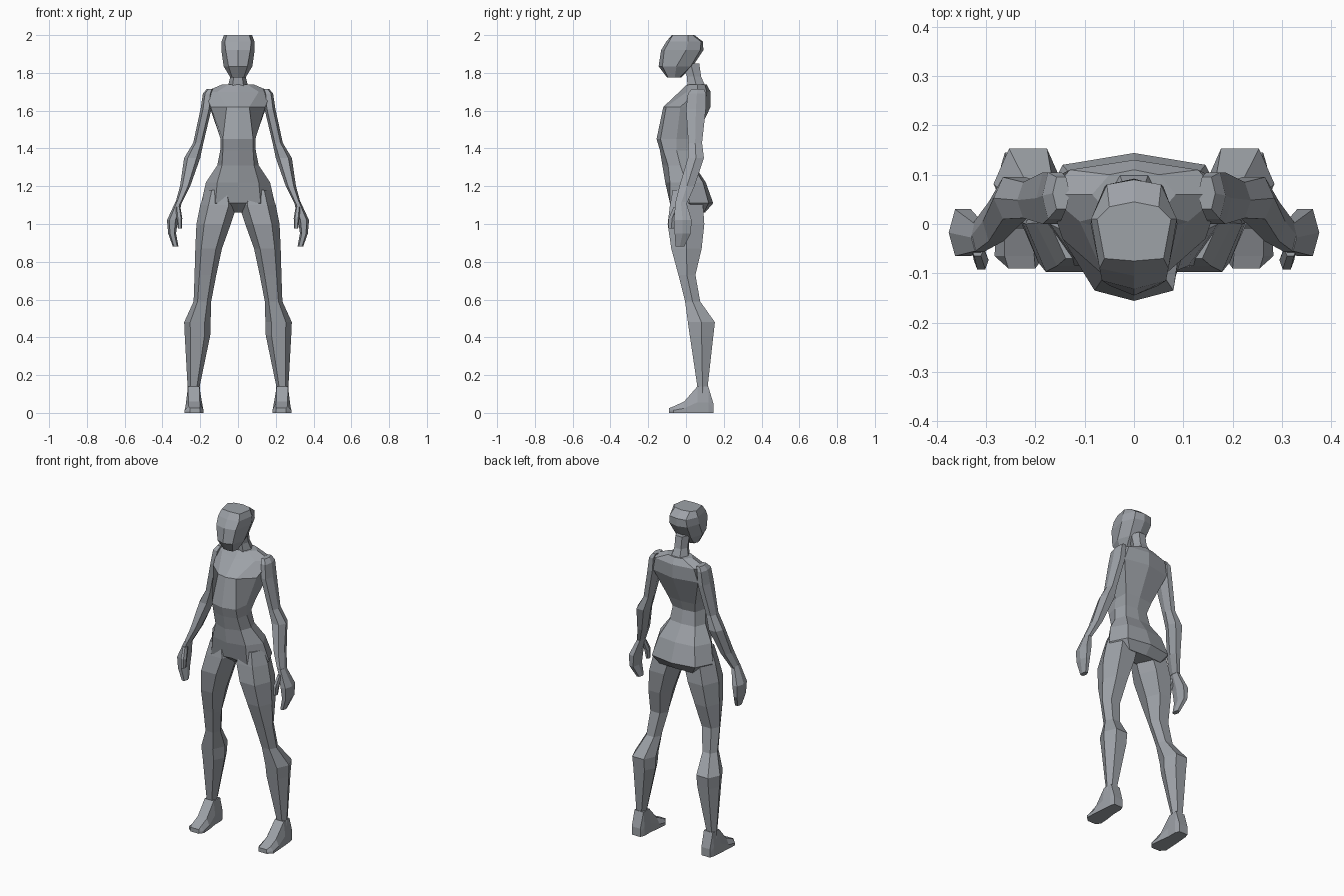
import bpy, bmesh

skin = bpy.data.materials.new("plain_grey")
skin.diffuse_color = (0.34, 0.36, 0.39, 1)


def loft(name, rings):
    """Skin a list of equal-length vertex rings and cap both ends."""
    bm = bmesh.new()
    vs = [[bm.verts.new(p) for p in ring] for ring in rings]
    n = len(vs[0])
    for a, b in zip(vs, vs[1:]):
        for i in range(n):
            j = (i + 1) % n
            bm.faces.new((a[i], a[j], b[j], b[i]))
    bm.faces.new(vs[0])
    bm.faces.new(vs[-1])
    bmesh.ops.recalc_face_normals(bm, faces=bm.faces)
    me = bpy.data.meshes.new(name)
    bm.to_mesh(me)
    bm.free()
    me.materials.append(skin)
    ob = bpy.data.objects.new(name, me)
    bpy.context.collection.objects.link(ob)
    return ob


def body_ring(z, yf, x1, y1, x2, y2, x3, y3, yb):
    """Symmetric ring: front middle, front corner, side, back corner, back middle."""
    half = [(x1, y1), (x2, y2), (x3, y3)]
    pts = [(0, yf)] + half + [(0, yb)] + [(-x, y) for x, y in reversed(half)]
    return [(x, y, z) for x, y in pts]


def hex_ring(z, x0, x1, y0, y1, s=1):
    """Six-sided ring with flat front and back, filling the given box."""
    cx, cy, rx, ry = (x0 + x1) / 2, (y0 + y1) / 2, (x1 - x0) / 2, (y1 - y0) / 2
    shape = [(1, 0), (.55, 1), (-.55, 1), (-1, 0), (-.55, -1), (.55, -1)]
    return [(s * (cx + rx * u), cy + ry * v, z) for u, v in shape]


def foot_ring(y, x0, x1, z, s):
    """Upright foot section, narrower on top."""
    m, w = (x0 + x1) / 2, (x1 - x0) / 2
    t = min(w, .03)
    return [(s * (m - w), y, 0), (s * (m + w), y, 0), (s * (m + w), y, z * .4),
            (s * (m + t), y, z), (s * (m - t), y, z), (s * (m - w), y, z * .4)]


# Head
loft("head", [body_ring(*r) for r in (
    (1.775, -.10, .03, -.095, .04, -.06, .03, -.035, -.025),
    (1.835, -.145, .05, -.125, .076, -.05, .05, .025, .035),
    (1.92, -.132, .065, -.115, .088, 0, .06, .075, .092),
    (1.965, -.105, .07, -.09, .087, .01, .055, .08, .09),
    (2.0, -.075, .06, -.07, .075, .01, .05, .035, .045))])

# Neck
loft("neck", [hex_ring(*r) for r in (
    (1.85, -.04, .04, -.02, .07),
    (1.78, -.04, .04, .005, .08),
    (1.69, -.065, .065, .01, .12))])

# Torso with chest, narrow waist and pelvis
loft("torso", [body_ring(*r) for r in (
    (1.738, .005, .05, .02, .085, .06, .05, .10, .11),
    (1.70, -.035, .11, .005, .175, .06, .13, .11, .13),
    (1.62, -.12, .06, -.105, .145, -.03, .15, .10, .13),
    (1.45, -.156, .08, -.135, .092, -.05, .09, .04, .05),
    (1.39, -.138, .08, -.12, .094, -.05, .075, .02, .03),
    (1.31, -.125, .085, -.095, .11, -.03, .085, .035, .045),
    (1.22, -.11, .11, -.085, .17, 0, .12, .09, .105),
    (1.11, -.065, .12, -.085, .195, .02, .145, .12, .144),
    (1.06, 0, .09, -.03, .15, .03, .11, .095, .10))])

leg = ((1.18, .03, .17, -.07, .07), (1.10, .005, .20, -.085, .09),
       (1.0, .038, .22, -.097, .097), (.87, .085, .226, -.078, .083),
       (.73, .115, .23, -.04, .05), (.59, .142, .235, -.005, .075),
       (.48, .145, .285, .01, .153), (.41, .147, .282, .02, .145),
       (.14, .203, .267, .06, .115), (.09, .20, .268, .055, .12))
foot = ((.145, .205, .262, .05), (.118, .195, .27, .14), (.06, .195, .275, .14),
        (-.01, .185, .28, .06), (-.065, .182, .283, .035), (-.09, .20, .255, .025))
arm = ((1.715, .13, .165, .03, .095), (1.69, .135, .186, .01, .105),
       (1.61, .14, .198, 0, .105), (1.43, .183, .237, .012, .085),
       (1.35, .20, .285, .01, .095), (1.2, .253, .307, -.035, .045),
       (1.11, .298, .332, -.057, .005))
hand = ((1.12, .297, .33, -.055, .0), (1.02, .318, .376, -.065, .03),
        (.95, .328, .37, -.06, .025), (.88, .315, .345, -.055, -.01))
thumb = ((1.09, .305, .33, -.065, -.035), (1.03, .295, .325, -.092, -.055),
         (.975, .297, .318, -.092, -.065))

# Limbs on both sides
for side, s in (("left", 1), ("right", -1)):
    for part, rows in (("leg", leg), ("arm", arm), ("hand", hand), ("thumb", thumb)):
        loft(f"{side}_{part}", [hex_ring(*r, s) for r in rows])
    loft(f"{side}_foot", [foot_ring(*r, s) for r in foot])
